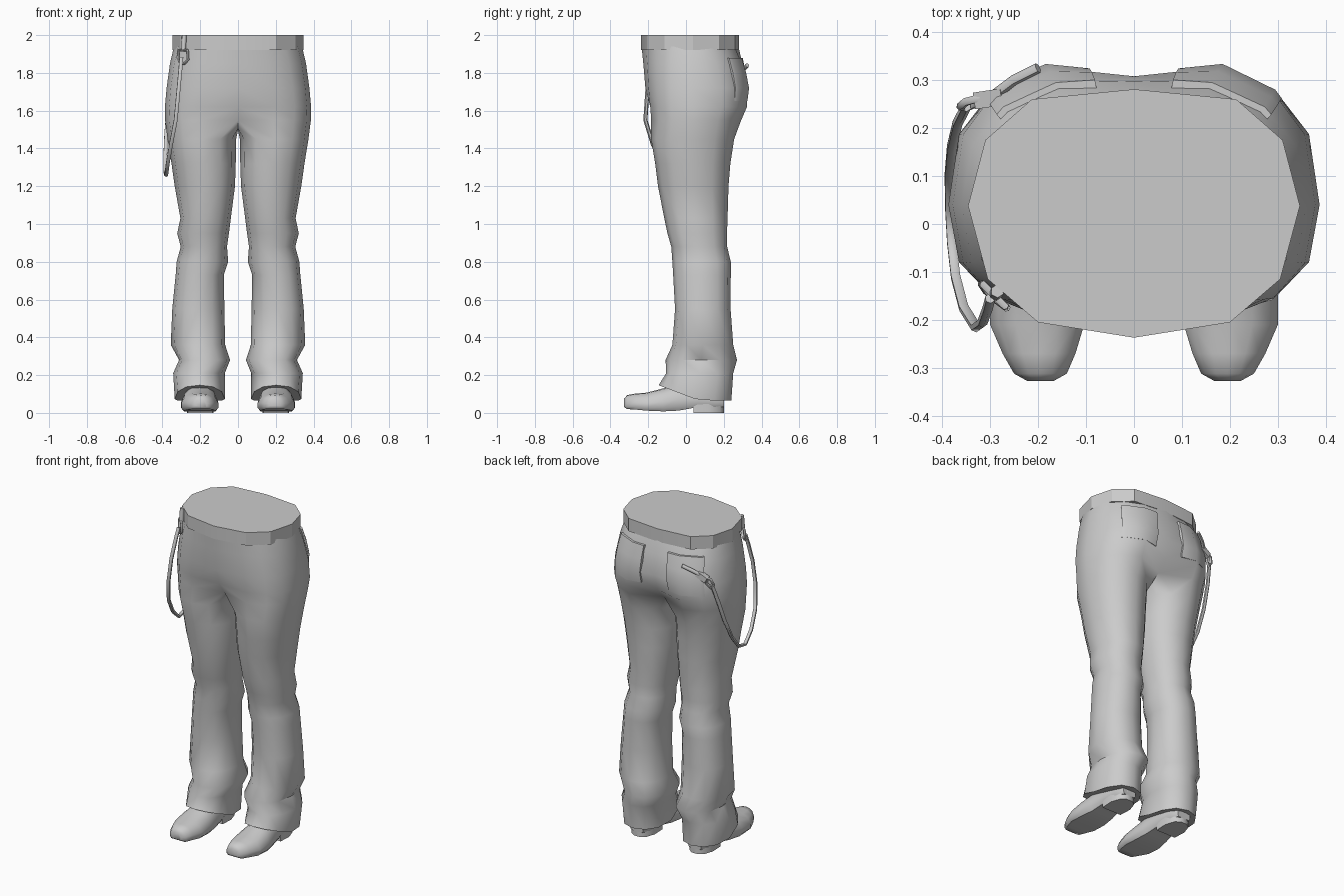
import bpy, bmesh, math
from mathutils import Vector

if "Cube" in bpy.data.objects:
    bpy.data.objects.remove(bpy.data.objects["Cube"])

mat = bpy.data.materials.new("plain_grey")
mat.diffuse_color = (0.6, 0.6, 0.6, 1)
mat.use_nodes = True
mat.node_tree.nodes["Principled BSDF"].inputs["Base Color"].default_value = mat.diffuse_color


def finish(ob, angle=40):
    ob.data.materials.clear()
    ob.data.materials.append(mat)
    bpy.ops.object.select_all(action='DESELECT')
    ob.select_set(True)
    bpy.context.view_layer.objects.active = ob
    bpy.ops.object.shade_smooth_by_angle(angle=math.radians(angle))


def to_object(name, bm, angle=40):
    bmesh.ops.recalc_face_normals(bm, faces=bm.faces)
    me = bpy.data.meshes.new(name)
    bm.to_mesh(me)
    bm.free()
    ob = bpy.data.objects.new(name, me)
    bpy.context.collection.objects.link(ob)
    finish(ob, angle)
    return ob


def bridge(bm, a, b, closed=True):
    n = len(a)
    for i in range(n if closed else n - 1):
        j = (i + 1) % n
        bm.faces.new((a[i], a[j], b[j], b[i]))


def loft(name, rings, angle=40):
    bm = bmesh.new()
    vs = [[bm.verts.new(p) for p in r] for r in rings]
    for a, b in zip(vs, vs[1:]):
        bridge(bm, a, b)
    bm.faces.new(vs[0])
    bm.faces.new(vs[-1])
    return to_object(name, bm, angle)


def spow(v, p):
    return math.copysign(abs(v) ** p, v)


# Hips: z, half width, front, back, front centre, back centre, squareness
HIPS = [(1.94, .339, -.23, .272, -.235, .278, .88),
        (1.85, .36, -.222, .312, -.226, .298, .82),
        (1.72, .378, -.213, .345, -.215, .308, .76),
        (1.62, .387, -.203, .34, -.185, .28, .74),
        (1.55, .386, -.198, .308, -.135, .215, .76)]
# Legs: z, inner x, outer x, front, back
LEGS = [(1.45, .010, .373, -.185, .255), (1.32, .012, .352, -.163, .235),
        (1.20, .016, .335, -.148, .225), (1.03, .038, .305, -.115, .220),
        (.95, .048, .322, -.098, .217), (.88, .058, .303, -.078, .218),
        (.80, .052, .325, -.072, .237), (.73, .075, .330, -.068, .237),
        (.55, .072, .348, -.058, .236), (.36, .068, .356, -.072, .250),
        (.28, .042, .312, -.108, .270), (.21, .070, .343, -.105, .250)]
HEM = (0, .070, .335, -.145, .240)


def hip_ring(row):
    z, X, yf, yb, fc, bc, p = row
    pts = []
    for i in range(9):
        a = math.radians(-90 + 22.5 * i)
        r = yb - .04 if a > 0 else .04 - yf
        pts.append(Vector((X * spow(math.cos(a), p), .04 + r * spow(math.sin(a), p), z)))
    pts[0] = Vector((0, fc, z))
    pts[8] = Vector((0, bc, z))
    return pts


def leg_ring(row):
    z, xi, xo, yf, yb = row
    pts = []
    for i in range(12):
        a = math.radians(-120 + 30 * i)
        pts.append(Vector(((xi + xo) / 2 + (xo - xi) / 2 * spow(math.cos(a), .9),
                           (yf + yb) / 2 + (yb - yf) / 2 * spow(math.sin(a), .9), z)))
    return pts


# Trousers: half built, split into a leg at the crotch, then mirrored
bm = bmesh.new()
hips = [[bm.verts.new(p) for p in hip_ring(r)] for r in HIPS]
for a, b in zip(hips, hips[1:]):
    bridge(bm, a, b, closed=False)
saddle = [bm.verts.new(p) for p in ((0, .14, 1.5), (0, .03, 1.495), (0, -.075, 1.505))]
prev = hips[-1] + saddle
hem = leg_ring(HEM)
for p in hem:                       # hem rises towards the toe
    p.z = .065 + max(0, .07 - p.y) * .38
for ring in [leg_ring(r) for r in LEGS] + [hem]:
    cur = [bm.verts.new(p) for p in ring]
    bridge(bm, prev, cur)
    prev = cur
bm.faces.new(prev)
bmesh.ops.mirror(bm, geom=bm.verts[:] + bm.edges[:] + bm.faces[:], axis='X', merge_dist=.001)
to_object("trousers", bm, 50)

# Waistband
half = [(0, -.237), (.2, -.205), (.305, -.115), (.346, .038), (.31, .175), (.213, .26), (0, .281)]
outline = half + [(-x, y) for x, y in half[-2:0:-1]]
loft("waistband", [[(x, y, z) for x, y in outline] for z in (1.92, 2.0)], 25)


# Back pockets, raised at the top and fading into the seat
def hip_at(z, t):
    for r0, r1 in zip(HIPS, HIPS[1:]):
        if r0[0] >= z >= r1[0]:
            f = (r0[0] - z) / (r0[0] - r1[0])
            pts = hip_ring([u + (v - u) * f for u, v in zip(r0, r1)])
            i = min(int(t), 7)
            return pts[i].lerp(pts[i + 1], t - i)


def pocket(name, s):
    bm = bmesh.new()
    layers = []
    for lift in (-.01, 1):
        rows = []
        for z, off in ((1.88, .014), (1.8, .012), (1.72, .007), (1.65, .001)):
            row = []
            for t in (5.8, 6, 6.5, 7, 7.5):
                p = hip_at(z, t)
                d = Vector((p.x * .7, p.y, 0)).normalized()
                p = p + d * (off if lift > 0 else lift)
                row.append(bm.verts.new((s * p.x, p.y, z)))
            rows.append(row)
        for a, b in zip(rows, rows[1:]):
            bridge(bm, a, b, closed=False)
        layers.append(rows)
    rims = [r[0] + [q[-1] for q in r[1:]] + r[-1][-2::-1] + [q[0] for q in r[-2:0:-1]] for r in layers]
    bridge(bm, rims[0], rims[1])
    to_object(name, bm)


# Shoes: cross-sections along y as y, centre x, half width, bottom, top
SHOE = [(-.327, .195, .028, .03, .075), (-.312, .195, .055, .02, .094),
        (-.27, .198, .076, .018, .102), (-.21, .202, .098, .012, .107),
        (-.12, .203, .098, .008, .13), (-.04, .2, .085, .012, .155),
        (.06, .2, .07, .03, .16), (.15, .2, .07, .03, .14), (.2, .2, .045, .03, .12)]
SECTION = [(.85, 0), (1, .15), (1, .42), (.82, .75), (.45, .96)]
SECTION = SECTION + [(0, 1)] + [(-u, v) for u, v in SECTION[::-1]]
HEEL = [(-.066, .04), (.066, .04), (.07, .12), (.05, .18), (.02, .2), (-.02, .2), (-.05, .18), (-.07, .12)]

for side, s in (("left", 1), ("right", -1)):
    pocket(side + "_pocket", s)
    loft(side + "_shoe", [[(s * (cx + u * w), y, zb + v * (zt - zb)) for u, v in SECTION]
                          for y, cx, w, zb, zt in SHOE], 45)
    loft(side + "_heel", [[(s * (.2 + x), y, z) for x, y in HEEL] for z in (0, .06)])


# Hanging strap with its clips
def tube(name, pts, radius, closed=False):
    cu = bpy.data.curves.new(name, 'CURVE')
    cu.dimensions = '3D'
    cu.bevel_depth = radius
    cu.bevel_resolution = 1
    cu.use_fill_caps = True
    sp = cu.splines.new('POLY')
    sp.points.add(len(pts) - 1)
    for q, p in zip(sp.points, pts):
        q.co = (*p, 1)
    sp.use_cyclic_u = closed
    ob = bpy.data.objects.new(name, cu)
    bpy.context.collection.objects.link(ob)
    bpy.ops.object.select_all(action='DESELECT')
    ob.select_set(True)
    bpy.context.view_layer.objects.active = ob
    bpy.ops.object.convert(target='MESH')
    finish(bpy.context.object, 60)


tube("strap", [(-.35, .245, 1.73), (-.368, .21, 1.62), (-.38, .16, 1.48), (-.385, .1, 1.36),
               (-.384, .03, 1.275), (-.38, -.04, 1.26), (-.372, -.11, 1.32), (-.355, -.175, 1.42),
               (-.33, -.215, 1.55), (-.316, -.205, 1.7), (-.305, -.175, 1.82), (-.3, -.155, 1.88)], .011)
tube("front_link", [(-.315, -.125, 1.92), (-.268, -.172, 1.92), (-.265, -.175, 1.87),
                    (-.285, -.16, 1.85), (-.308, -.14, 1.855), (-.318, -.125, 1.88)], .008, True)
tube("front_tab", [(-.285, -.14, 2.0), (-.288, -.146, 1.92)], .014)
tube("back_link", [(-.325, .262, 1.775), (-.35, .255, 1.765), (-.362, .245, 1.735),
                   (-.345, .245, 1.71), (-.322, .255, 1.735)], .009, True)


def box(name, centre, size, turn):
    bpy.ops.mesh.primitive_cube_add(size=1, location=centre, rotation=turn)
    ob = bpy.context.object
    ob.name = name
    ob.scale = size
    finish(ob)


box("back_clip", (-.297, .262, 1.775), (.065, .035, .035), (0, -.5, .15))
tube("pocket_cord", [(-.2, .325, 1.84), (-.25, .3, 1.815), (-.29, .27, 1.785)], .011)
